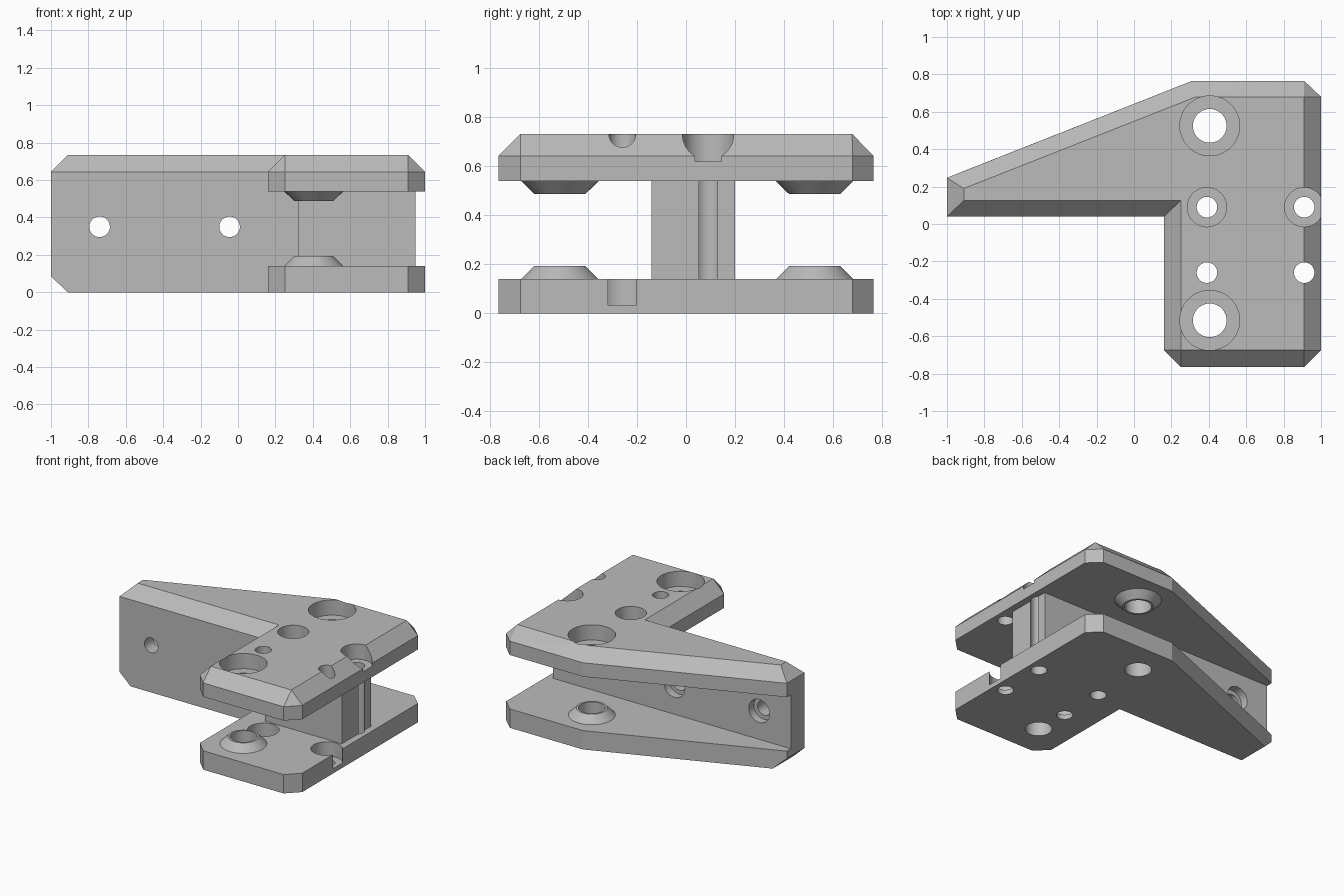
import bpy, bmesh
from math import cos, sin, pi
from mathutils import Matrix

cube = bpy.data.objects.get("Cube")
if cube:
    bpy.data.objects.remove(cube, do_unlink=True)

grey = bpy.data.materials.new("plain grey")
grey.use_nodes = True
grey.diffuse_color = (0.5, 0.5, 0.5, 1)
grey.node_tree.nodes["Principled BSDF"].inputs["Base Color"].default_value = (0.5, 0.5, 0.5, 1)


def loft(bm, rings):
    """Skin matching rings of points and cap both ends."""
    loops = [[bm.verts.new(p) for p in ring] for ring in rings]
    n = len(loops[0])
    for a, b in zip(loops, loops[1:]):
        for i in range(n):
            j = (i + 1) % n
            bm.faces.new((a[i], a[j], b[j], b[i]))
    bm.faces.new(loops[0][::-1])
    bm.faces.new(loops[-1])


def lathe(bm, profile, matrix, sides=48):
    """Turn a (radius, height) profile into a solid."""
    rings = []
    for r, h in profile:
        rings.append([matrix @ Matrix.Translation((r * cos(2 * pi * i / sides), r * sin(2 * pi * i / sides), h))
                      .to_translation() for i in range(sides)])
    loft(bm, rings)


def finish(name, bm):
    bmesh.ops.remove_doubles(bm, verts=bm.verts, dist=0.0005)
    bmesh.ops.recalc_face_normals(bm, faces=bm.faces)
    me = bpy.data.meshes.new(name)
    bm.to_mesh(me)
    bm.free()
    me.materials.append(grey)
    ob = bpy.data.objects.new(name, me)
    bpy.context.collection.objects.link(ob)
    return ob


def at_height(points, z):
    return [(x, y, z) for x, y in points]


def prism(name, *layers):
    bm = bmesh.new()
    loft(bm, [at_height(points, z) for points, z in layers])
    return finish(name, bm)


# Plate outlines, starting at the tip of the arm
body = [(0.31, 0.765), (0.91, 0.765), (1, 0.68), (1, -0.675),
        (0.91, -0.765), (0.25, -0.765), (0.16, -0.675), (0.16, 0.04)]
outline = [(-1, 0.04), (-1, 0.247)] + body
foot = [(-0.91, 0.04), (-0.91, 0.283)] + body
crown = [(-0.91, 0.125), (-0.91, 0.19), (0.327, 0.678), (0.91, 0.678), (0.91, 0.678),
         (0.91, -0.675), (0.91, -0.675), (0.25, -0.675), (0.25, -0.675), (0.25, 0.125)]
parts = [
    prism("lower_plate", (foot, 0), (outline, 0.085), (outline, 0.14)),
    prism("upper_plate", (outline, 0.54), (outline, 0.643), (crown, 0.733)),
]

# Wall along the arm, with the thicker block between the plates
web = [(-1, 0.04), (0.32, 0.04), (0.32, -0.14), (0.95, -0.14), (0.95, 0.2), (-1, 0.2)]
parts.append(prism("web", (web, 0.14), (web, 0.54)))

# Tapered bosses facing each other
big_holes = [(0.405, 0.525), (0.405, -0.515)]
for side, (x, y) in zip(("back", "front"), big_holes):
    for level, base, tip in (("lower", 0.14, 0.193), ("upper", 0.54, 0.488)):
        bm = bmesh.new()
        lathe(bm, [(0.158, base), (0.105, tip)], Matrix.Translation((x, y, 0)))
        parts.append(finish(f"{level}_{side}_boss", bm))

# Stepped drills for all holes and counterbores
bm = bmesh.new()
for x, y in big_holes:
    lathe(bm, [(0.09, -0.1), (0.09, 0.62), (0.16, 0.62), (0.16, 0.9)], Matrix.Translation((x, y, 0)))
for x in (0.39, 0.91):
    lathe(bm, [(0.055, -0.1), (0.055, 0.62), (0.105, 0.62), (0.105, 0.9)],
          Matrix.Translation((x, 0.09, 0)))
    lathe(bm, [(0.055, -0.1), (0.055, 0.035), (0.107, 0.035), (0.107, 0.3), (0.055, 0.3), (0.055, 0.9)],
          Matrix.Translation((x, -0.26, 0)))
for x in (-0.74, -0.045):
    lathe(bm, [(0.055, -0.1), (0.055, 0.14), (0.085, 0.14), (0.085, 0.3)],
          Matrix.Translation((x, 0, 0.35)) @ Matrix.Rotation(-pi / 2, 4, "X"))
drills = finish("drills", bm)
drills.hide_render = True

# Cut every part and shade it
for ob in parts:
    cut = ob.modifiers.new("holes", "BOOLEAN")
    cut.operation = "DIFFERENCE"
    cut.solver = "EXACT"
    cut.object = drills
    bpy.ops.object.select_all(action="DESELECT")
    bpy.context.view_layer.objects.active = ob
    ob.select_set(True)
    bpy.ops.object.modifier_apply(modifier=cut.name)
    bpy.ops.object.shade_smooth_by_angle(angle=pi / 9)
bpy.data.objects.remove(drills, do_unlink=True)
